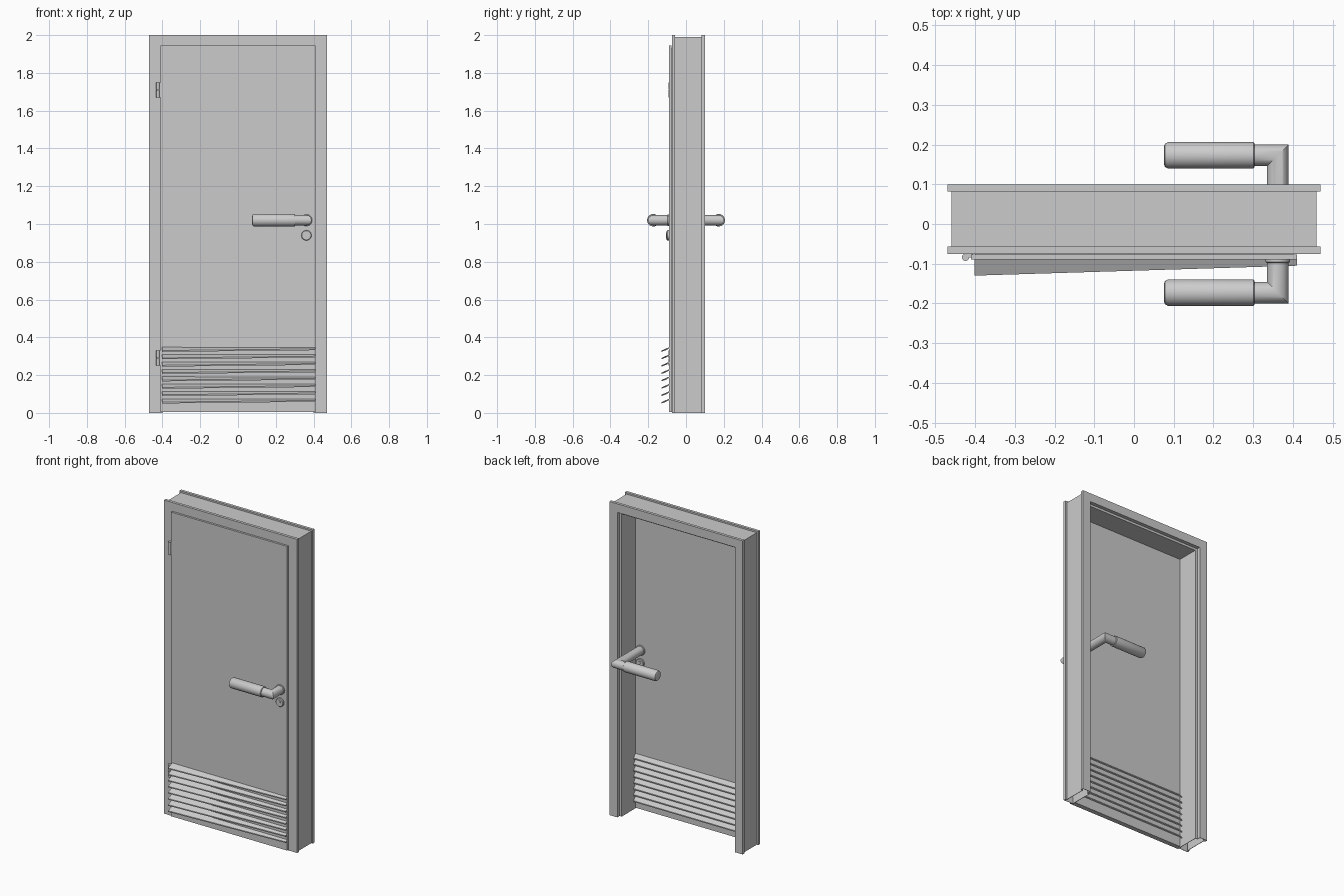
import bpy, bmesh, math
from mathutils import Vector

cube = bpy.data.objects.get("Cube")
if cube:
    bpy.data.objects.remove(cube, do_unlink=True)

grey = bpy.data.materials.new("light_grey")
grey.use_nodes = True
COLOUR = (0.6, 0.6, 0.6, 1)
grey.diffuse_color = COLOUR
grey.node_tree.nodes["Principled BSDF"].inputs["Base Color"].default_value = COLOUR


def finish(bm, name, smooth=False):
    bmesh.ops.recalc_face_normals(bm, faces=bm.faces)
    mesh = bpy.data.meshes.new(name)
    bm.to_mesh(mesh)
    bm.free()
    mesh.materials.append(grey)
    obj = bpy.data.objects.new(name, mesh)
    bpy.context.collection.objects.link(obj)
    if smooth:
        bpy.ops.object.select_all(action='DESELECT')
        obj.select_set(True)
        bpy.context.view_layer.objects.active = obj
        bpy.ops.object.shade_smooth_by_angle(angle=math.radians(35))
    return obj


def box(name, lo, hi):
    bm = bmesh.new()
    bmesh.ops.create_cube(bm, size=1)
    for v in bm.verts:
        v.co = Vector([a + (b - a) * (c + 0.5) for a, b, c in zip(lo, hi, v.co)])
    return finish(bm, name)


def loft(bm, rings, caps=True):
    """Skin a list of closed rings of points."""
    rows = [[bm.verts.new(p) for p in ring] for ring in rings]
    n = len(rows[0])
    for a, b in zip(rows, rows[1:]):
        for i in range(n):
            j = (i + 1) % n
            bm.faces.new((a[i], a[j], b[j], b[i]))
    if caps:
        bm.faces.new(rows[0])
        bm.faces.new(rows[-1])


def circle(fn, r, sides=32):
    turn = [2 * math.pi * i / sides for i in range(sides)]
    return [fn(r * math.cos(t), r * math.sin(t)) for t in turn]


# Door frame: hollow sheet profile (width, depth) carried round three sides
profile = [(0.47, -0.075), (0.47, -0.057), (0.46, -0.057), (0.46, 0.082),
           (0.47, 0.082), (0.47, 0.10), (0.415, 0.10), (0.415, 0.077),
           (0.40, 0.077), (0.40, -0.075)]
bm = bmesh.new()
loft(bm, [[(s * w, y, z if z is not None else w + 1.53) for w, y in profile]
          for s, z in ((-1, 0), (-1, None), (1, None), (1, 0))], caps=False)
frame = finish(bm, "door_frame")
sheet = frame.modifiers.new("sheet", 'SOLIDIFY')
sheet.thickness = 0.004
sheet.offset = -1

# Door leaf with its overlapping front plate
box("door_leaf", (-0.399, -0.078, 0.005), (0.399, -0.06, 1.929))
box("door_front_plate", (-0.41, -0.09, 0.005), (0.41, -0.077, 1.945))

# Ventilation slats: front ones flare out towards the hinges
THICK = Vector((0, 0, 0.007))


def slat(name, ends):
    bm = bmesh.new()
    rings = []
    for outer, inner in ends:
        a, b = Vector(outer), Vector(inner)
        rings.append([a, b, b + THICK, a + THICK])
    loft(bm, rings)
    finish(bm, name)


for i in range(8):
    z = 0.05 + 0.039 * i
    slat(f"front_slat_{i + 1}",
         [((-0.402, -0.13, z), (-0.402, -0.085, z + 0.02)),
          ((0.41, -0.105, z + 0.009), (0.41, -0.085, z + 0.02))])
    slat(f"back_slat_{i + 1}",
         [((s * 0.398, -0.04, z), (s * 0.398, -0.063, z + 0.025)) for s in (-1, 1)])

# Lever handles, mitred at the elbow, with rose and lock escutcheon
HX, HZ, R = 0.362, 1.02, 0.027
for side, face, label in ((-1, -0.09, "front"), (1, -0.06, "back")):
    arm = side * 0.173
    bm = bmesh.new()
    loft(bm, [circle(lambda a, b: (HX + a, face, HZ + b), R),
              circle(lambda a, b: (HX + a, arm + side * a, HZ + b), R),
              circle(lambda a, b: (0.30, arm + side * a, HZ + b), R)])
    finish(bm, label + "_handle_neck", True)

    bm = bmesh.new()
    loft(bm, [circle(lambda a, b: (x, arm + a, HZ + b), r)
              for x, r in ((0.303, 0.031), (0.301, 0.033), (0.085, 0.033),
                           (0.078, 0.029), (0.075, 0.022))])
    finish(bm, label + "_handle_grip", True)

    for name, z, r, depth in (("rose", HZ, 0.031, 0.008),
                              ("escutcheon", 0.94, 0.027, 0.012)):
        bm = bmesh.new()
        loft(bm, [circle(lambda a, b: (HX, face, z) and (HX + a, y, z + b), rr)
                  for y, rr in ((face, r), (face + side * depth * 0.7, r),
                                (face + side * depth, r - 0.003))])
        finish(bm, f"{label}_{name}", True)

    # Lock cylinder: round barrel above a narrow tail
    out = face + side * 0.016
    bm = bmesh.new()
    loft(bm, [circle(lambda a, b: (HX + a, y, 0.945 + b), 0.009, 20)
              for y in (face, out)])
    finish(bm, label + "_lock_barrel", True)
    box(label + "_lock_tail", (HX - 0.004, min(face, out), 0.924),
        (HX + 0.004, max(face, out), 0.942))

# Hinges: two knuckles each
for label, low in (("upper", 1.67), ("lower", 0.25)):
    for k in range(2):
        z0 = low + 0.041 * k
        bm = bmesh.new()
        loft(bm, [circle(lambda a, b: (-0.424 + a, -0.084 + b, z), 0.009, 20)
                  for z in (z0, z0 + 0.039)])
        finish(bm, f"{label}_hinge_knuckle_{k + 1}", True)
    box(label + "_hinge_leaf", (-0.424, -0.084, low), (-0.405, -0.076, low + 0.08))
